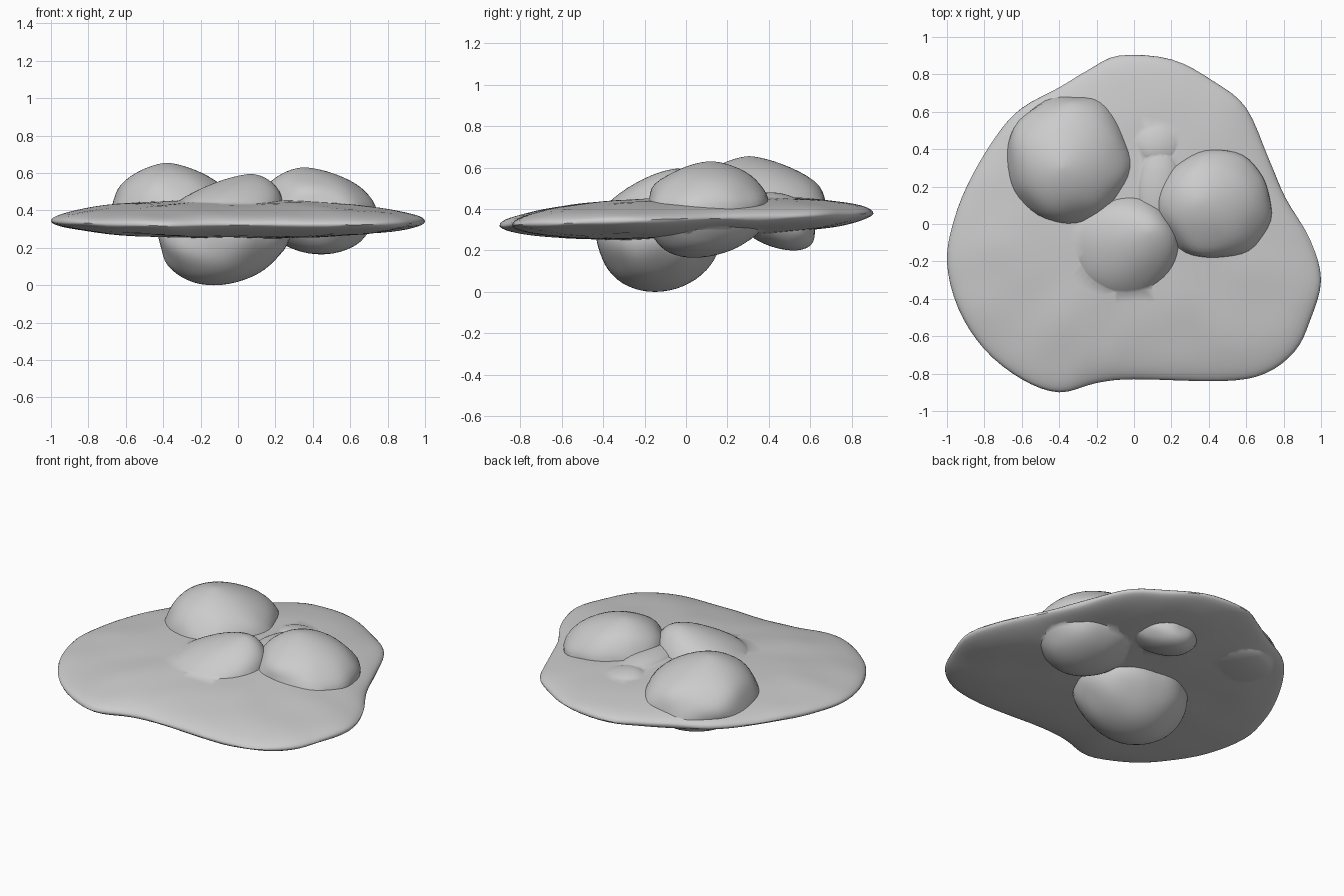
import bpy, math
from mathutils import Vector, noise

if "Cube" in bpy.data.objects:
    bpy.data.objects.remove(bpy.data.objects["Cube"])


def make_object(name, verts, faces):
    me = bpy.data.meshes.new(name)
    me.from_pydata(verts, [], faces)
    me.update()
    ob = bpy.data.objects.new(name, me)
    bpy.context.collection.objects.link(ob)
    return ob


def closed_spline(pts, steps):
    out, n = [], len(pts)
    for i in range(n):
        a, b, c, d = (Vector(pts[(i + k) % n]) for k in (-1, 0, 1, 2))
        for s in range(steps):
            t = s / steps
            out.append(0.5 * (2 * b + (c - a) * t + (2 * a - 5 * b + 4 * c - d) * t * t
                              + (3 * b - a - 3 * c + d) * t ** 3))
    return out


def bumps(p, scale, amount):
    return noise.noise(Vector(p) * scale) * amount


# Thin lens-like slab with an irregular rounded outline
outline = closed_spline([
    (-0.08, 0.90), (0.2, 0.88), (0.43, 0.76), (0.6, 0.62), (0.72, 0.35), (0.81, 0.14),
    (0.94, -0.08), (1.0, -0.3), (0.94, -0.52), (0.86, -0.68), (0.7, -0.80), (0.47, -0.84),
    (0, -0.83), (-0.2, -0.85), (-0.4, -0.90), (-0.6, -0.83), (-0.8, -0.67), (-0.94, -0.45),
    (-1.0, -0.2), (-0.96, 0.03), (-0.87, 0.25), (-0.73, 0.48), (-0.6, 0.62), (-0.4, 0.73),
    (-0.25, 0.82)], 4)
n = len(outline)
rings = [math.sin(math.pi / 2 * k / 18) for k in range(1, 19)]


def slab_point(x, y, r, side):
    h = (0.11 if side > 0 else 0.095) * math.sqrt(max(0, 1 - r * r))
    z = 0.35 + 0.03 * y + side * h + bumps((x, y, side if r < 1 else 0), 4, 0.008)
    return (x, y, z)


verts, faces = [slab_point(0, 0, 0, 1)], []
rows = []
for side, rs in ((1, rings), (-1, rings[-2::-1])):
    for r in rs:
        rows.append(len(verts))
        verts += [slab_point(p.x * r, p.y * r, r, side) for p in outline]
verts.append(slab_point(0, 0, 0, -1))
last = len(verts) - 1
for i in range(n):
    j = (i + 1) % n
    faces.append((0, rows[0] + i, rows[0] + j))
    for a, b in zip(rows, rows[1:]):
        faces.append((a + i, b + i, b + j, a + j))
    faces.append((rows[-1] + i, last, rows[-1] + j))
slab = make_object("lumpy_slab", verts, faces)


# Rounded lumps, with separate upper and lower heights and leaning tips
def lump(name, centre, radii, up, down, lean_up=(0, 0), lean_down=(0, 0), taper=1.0):
    segs, stacks = 48, 28

    def point(th, ph):
        c, s = math.cos(th), math.sin(th)
        uz = math.cos(ph)
        ring = max(0, math.sin(ph)) ** (taper if uz > 0 else 1)
        lean = lean_up if uz > 0 else lean_down
        k = 1 + bumps((c * ring + centre[0] * 9, s * ring, uz), 1.8, 0.08) * ring
        return (centre[0] + radii[0] * c * ring * k + lean[0] * uz * uz,
                centre[1] + radii[1] * s * ring * k + lean[1] * uz * uz,
                centre[2] + uz * (up if uz > 0 else down))

    v = [point(0, 0)]
    for a in range(1, stacks):
        v += [point(2 * math.pi * b / segs, math.pi * a / stacks) for b in range(segs)]
    v.append(point(0, math.pi))
    f = []
    for b in range(segs):
        d = (b + 1) % segs
        f.append((0, 1 + b, 1 + d))
        for a in range(stacks - 2):
            o = 1 + a * segs
            f.append((o + b, o + segs + b, o + segs + d, o + d))
        o = 1 + (stacks - 2) * segs
        f.append((o + b, len(v) - 1, o + d))
    return make_object(name, v, f)


lumps = [
    lump("left_back_lump", (-0.35, 0.345, 0.405), (0.335, 0.345), 0.25, 0.125,
         (-0.03, -0.04), (-0.04, 0.12), 1.35),
    lump("right_lump", (0.425, 0.10, 0.40), (0.305, 0.30), 0.23, 0.235,
         (-0.07, 0.02), (0.02, -0.06), 1.2),
    lump("middle_lump", (-0.08, -0.13, 0.28), (0.345, 0.305), 0.315, 0.28,
         (0.15, 0.09), (-0.05, -0.02), 1.25),
    lump("back_lump", (0.14, 0.45, 0.34), (0.19, 0.18), 0.14, 0.14,
         (-0.03, -0.04), (0.0, 0.07)),
    lump("top_ridge", (0.13, 0.18, 0.42), (0.13, 0.26), 0.08, 0.05),
]

# Fuse everything into one skin
bpy.context.view_layer.objects.active = slab
slab.select_set(True)
for ob in lumps:
    m = slab.modifiers.new("fuse", 'BOOLEAN')
    m.operation = 'UNION'
    m.solver = 'EXACT'
    m.object = ob
    bpy.ops.object.modifier_apply(modifier=m.name)
    bpy.data.objects.remove(ob)
bpy.ops.object.shade_smooth_by_angle(angle=math.radians(50))
